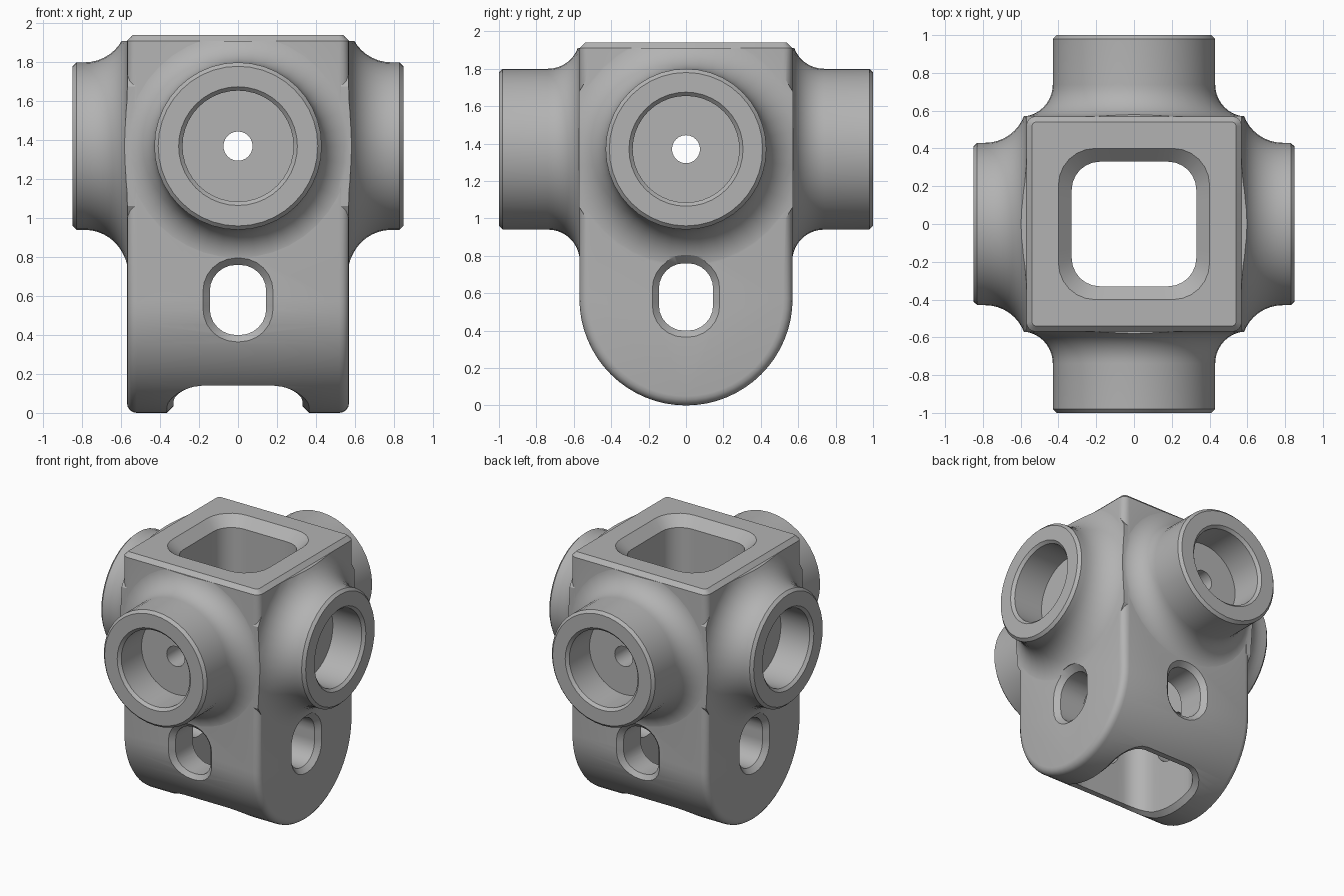
import bpy, bmesh, math
from mathutils import Matrix, Vector

if "Cube" in bpy.data.objects:
    bpy.data.objects.remove(bpy.data.objects["Cube"])

HALF, TOP, AXIS_Z = 0.57, 1.94, 1.37

grey = bpy.data.materials.new("cast grey")
grey.use_nodes = True
grey.diffuse_color = (0.45, 0.45, 0.45, 1)
grey.node_tree.nodes["Principled BSDF"].inputs["Base Color"].default_value = grey.diffuse_color


def finish(bm, name):
    bmesh.ops.recalc_face_normals(bm, faces=bm.faces)
    mesh = bpy.data.meshes.new(name)
    bm.to_mesh(mesh)
    bm.free()
    mesh.materials.append(grey)
    obj = bpy.data.objects.new(name, mesh)
    bpy.context.collection.objects.link(obj)
    return obj


def loft(name, loops, turn=0):
    """Skin a stack of point loops, capped, turned by quarter turns about z."""
    bm = bmesh.new()
    rot = Matrix.Rotation(turn * math.pi / 2, 3, "Z")
    rings = [[bm.verts.new(rot @ Vector(p)) for p in loop] for loop in loops]
    n = len(rings[0])
    for a, b in zip(rings, rings[1:]):
        for i in range(n):
            j = (i + 1) % n
            bm.faces.new((a[i], a[j], b[j], b[i]))
    bm.faces.new(rings[0])
    bm.faces.new(rings[-1])
    return finish(bm, name)


def revolve(name, profile, turn, sides=40):
    """Round part along the boss axis from (radius, distance) pairs."""
    angles = [2 * math.pi * i / sides for i in range(sides)]
    return loft(name, [[(r * math.cos(a), -d, AXIS_Z + r * math.sin(a)) for a in angles]
                       for r, d in profile], turn)


def rounded_rect(hx, hy, r, steps=6):
    """Outline with corner arcs and evenly split straight sides."""
    arcs = []
    for k, (sx, sy) in enumerate([(1, 1), (-1, 1), (-1, -1), (1, -1)]):
        for i in range(steps + 1):
            a = (k + i / steps) * math.pi / 2
            arcs.append(Vector((sx * (hx - r) + r * math.cos(a), sy * (hy - r) + r * math.sin(a))))
    out = []
    for i, p in enumerate(arcs):
        out.append(p)
        if i % (steps + 1) == steps:
            q = arcs[(i + 1) % len(arcs)]
            out += [p.lerp(q, t / steps) for t in range(1, steps)]
    return out


def boolean(target, tool, operation):
    mod = target.modifiers.new(operation, "BOOLEAN")
    mod.operation, mod.object, mod.solver = operation, tool, "EXACT"
    bpy.context.view_layer.objects.active = target
    bpy.ops.object.modifier_apply(modifier=mod.name)
    bpy.data.objects.remove(tool)


def reach(h):
    """Distance from the cylinder axis plane to the skin at offset h."""
    return math.sqrt(max(HALF ** 2 - h ** 2, 0))


# Body: square block with a half-round underside, rounded ends, chamfered top
section = [(-HALF, TOP)]
section += [(-HALF * math.cos(a), HALF - HALF * math.sin(a))
            for a in (math.pi * i / 32 for i in range(33))]
section += [(HALF, TOP)]
body = loft("body", [[(x, y, z) for y, z in section] for x in (-HALF, HALF)])
bm = bmesh.new()
bm.from_mesh(body.data)
ends = [e for e in bm.edges if abs(e.verts[0].co.x - e.verts[1].co.x) < 0.01
        and min(v.co.z for v in e.verts) < TOP - 0.01]
bmesh.ops.bevel(bm, geom=ends, offset=0.05, segments=4, profile=0.5, affect="EDGES")
rim = [e for e in bm.edges if min(v.co.z for v in e.verts) > TOP - 0.001]
bmesh.ops.bevel(bm, geom=rim, offset=0.03, segments=1, affect="EDGES")
bm.to_mesh(body.data)
bm.free()

# Four bosses flaring into the body; the side pair is shorter
RADIUS = 0.43
for turn in range(4):
    length, flare = (0.85, 0.22) if turn % 2 else (1.0, 0.17)
    foot = HALF - 0.002
    profile = [(RADIUS + flare, foot - 0.04)]
    for i in range(11):
        a = i / 10 * math.pi / 2
        profile.append((RADIUS + flare * (1 - math.sin(a)), foot + flare * (1 - math.cos(a))))
    profile += [(RADIUS, length - 0.02), (RADIUS - 0.02, length)]
    boss = revolve("boss", profile, turn)
    w = HALF + 0.002
    clip = loft("clip", [[(-w, y, 0.3), (w, y, 0.3), (w, y, TOP - 0.03), (-w, y, TOP - 0.03)]
                         for y in (-1.2, 0)], turn)
    boolean(boss, clip, "INTERSECT")
    boolean(body, boss, "UNION")

# Square shaft with chamfered mouths, following the round underside below
inner = rounded_rect(0.33, 0.33, 0.15)
lower = rounded_rect(0.375, 0.385, 0.19)
upper = rounded_rect(0.41, 0.41, 0.2)
shaft = loft("shaft", [
    [(p.x, p.y, -0.2) for p in lower],
    [(p.x, p.y, HALF - reach(p.y) - 0.01) for p in lower],
    [(p.x, p.y, HALF - reach(p.y) + 0.035) for p in inner],
    [(p.x, p.y, TOP - 0.07) for p in inner],
    [(p.x, p.y, TOP + 0.01) for p in upper],
    [(p.x, p.y, TOP + 0.2) for p in upper]])
boolean(body, shaft, "DIFFERENCE")

# Counterbores with small through holes, and chamfered slots below
narrow = rounded_rect(0.145, 0.18, 0.135)
wide = rounded_rect(0.19, 0.225, 0.18)
for turn in range(4):
    length = 0.85 if turn % 2 else 1.0
    floor = length - 0.26
    bore = revolve("bore", [(0.285, floor), (0.285, length - 0.02),
                            (0.31, length + 0.005), (0.31, length + 0.1)], turn)
    boolean(body, bore, "DIFFERENCE")
    hole = revolve("hole", [(0.075, 0.2), (0.075, floor + 0.05)], turn, 24)
    boolean(body, hole, "DIFFERENCE")

    def skin(z):
        return HALF if turn % 2 else reach(min(z - HALF, 0))

    mid = 0.58
    slot = loft("slot", [
        [(p.x, -0.2, mid + p.y) for p in narrow],
        [(p.x, 0.035 - skin(mid + p.y), mid + p.y) for p in narrow],
        [(p.x, -0.01 - skin(mid + p.y), mid + p.y) for p in wide],
        [(p.x, -0.8, mid + p.y) for p in wide]], turn)
    boolean(body, slot, "DIFFERENCE")

# Smooth shading with crisp machined edges
body.name = "joint_block"
bpy.ops.object.select_all(action="DESELECT")
body.select_set(True)
bpy.context.view_layer.objects.active = body
bpy.ops.object.shade_smooth_by_angle(angle=math.radians(30))
